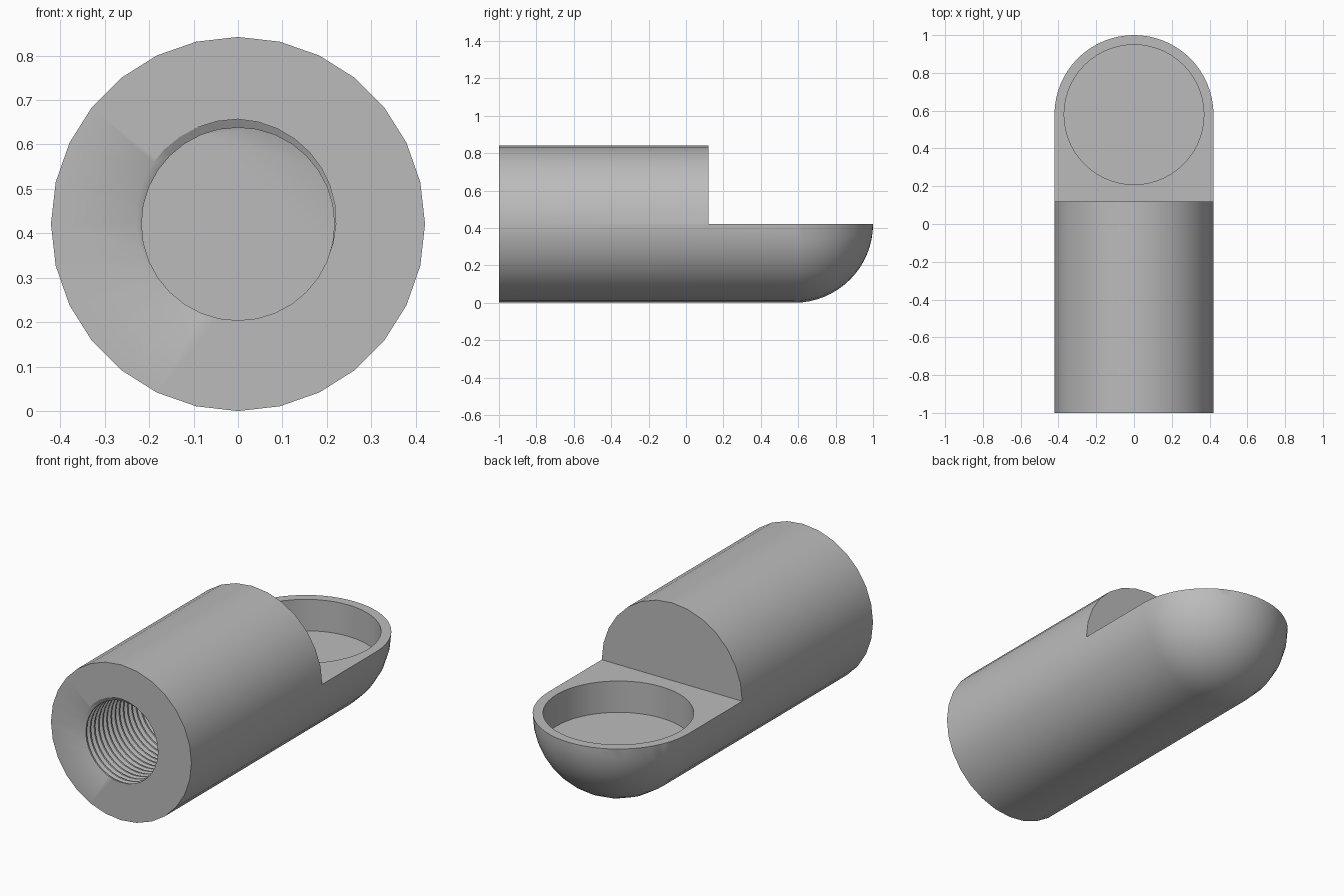
import bpy, bmesh
from math import sin, cos, pi, tau
from mathutils import Matrix, Vector

cube = bpy.data.objects.get("Cube")
if cube:
    bpy.data.objects.remove(cube, do_unlink=True)

R = 0.421            # body radius and axis height
FRONT, BACK = -1.0, 1.0
DOME_Y = BACK - R    # centre of the rounded end

grey = bpy.data.materials.new("plain grey")
grey.use_nodes = True
grey.diffuse_color = (0.5, 0.5, 0.5, 1)
grey.node_tree.nodes["Principled BSDF"].inputs["Base Color"].default_value = (0.5, 0.5, 0.5, 1)


def finish(bm, name):
    """Turn a bmesh into a linked object with outward normals."""
    bmesh.ops.recalc_face_normals(bm, faces=bm.faces[:])
    mesh = bpy.data.meshes.new(name)
    bm.to_mesh(mesh)
    bm.free()
    mesh.materials.append(grey)
    obj = bpy.data.objects.new(name, mesh)
    bpy.context.collection.objects.link(obj)
    return obj


def lathe_body(sides=28, steps=16):
    """Cylinder with one domed end, spun about the y axis."""
    profile = [(0, FRONT), (R, FRONT)]
    for i in range(steps + 1):
        a = pi / 2 * i / steps
        profile.append((R * cos(a), DOME_Y + R * sin(a)))
    bm = bmesh.new()
    verts = [bm.verts.new((0, y, R + r)) for r, y in profile]
    edges = [bm.edges.new(pair) for pair in zip(verts, verts[1:])]
    bmesh.ops.spin(bm, geom=verts + edges, cent=(0, 0, R), axis=(0, 1, 0),
                   angle=tau, steps=sides)
    bmesh.ops.remove_doubles(bm, verts=bm.verts[:], dist=1e-4)
    return finish(bm, "threaded_body")


def step_cutter(y0=0.12):
    """Box that removes the upper half behind the step."""
    bm = bmesh.new()
    bmesh.ops.create_cube(bm, size=1, matrix=Matrix.Translation((0, y0 + 0.5, R + 0.5))
                          @ Matrix.Diagonal((1.2, 1, 1, 1)))
    return finish(bm, "step_cutter")


def pocket_cutter(radius=0.37, depth=0.17):
    """Round pocket sunk into the flat tongue."""
    bm = bmesh.new()
    bmesh.ops.create_cone(bm, cap_ends=True, segments=56, radius1=radius, radius2=radius,
                          depth=2 * depth, matrix=Matrix.Translation((0, DOME_Y, R)))
    return finish(bm, "pocket_cutter")


def thread_cutter(minor=0.217, major=0.236, pitch=0.0354, end=-0.1, sides=32):
    """Helical thread, trimmed flat at both ends."""
    tooth = [(0, minor), (0.25, minor), (0.55, major), (0.7, major)]
    start = FRONT - 2.3 * pitch
    turns = int((end - start) / pitch) + 3
    rows = [(t + off, r) for t in range(turns) for off, r in tooth]
    bm = bmesh.new()
    grid = []
    for turn, r in rows:
        grid.append([bm.verts.new((r * cos(tau * j / sides),
                                   start + pitch * (turn + j / sides),
                                   R - r * sin(tau * j / sides)))
                     for j in range(sides + 1)])
    for a, b in zip(grid, grid[1:]):
        for j in range(sides):
            bm.faces.new((a[j], a[j + 1], b[j + 1], b[j]))
    bmesh.ops.remove_doubles(bm, verts=bm.verts[:], dist=1e-5)
    for y, side in ((FRONT - 0.0113, -1), (end, 1)):
        bmesh.ops.bisect_plane(bm, geom=bm.verts[:] + bm.edges[:] + bm.faces[:], dist=1e-6,
                               plane_co=Vector((0, y, 0)), plane_no=Vector((0, side, 0)),
                               clear_outer=True)
        rim = [e for e in bm.edges if e.is_boundary
               and all(abs(v.co.y - y) < 1e-4 for v in e.verts)]
        bmesh.ops.holes_fill(bm, edges=rim, sides=0)
    return finish(bm, "thread_cutter")


# Cut the step, the pocket and the threaded bore from the body
body = lathe_body()
bpy.ops.object.select_all(action="DESELECT")
bpy.context.view_layer.objects.active = body
body.select_set(True)
for cutter in (step_cutter(), pocket_cutter(), thread_cutter()):
    cutter.hide_render = True
    mod = body.modifiers.new(cutter.name, "BOOLEAN")
    mod.operation = "DIFFERENCE"
    mod.solver = "EXACT"
    mod.object = cutter
    bpy.ops.object.modifier_apply(modifier=mod.name)
    bpy.data.objects.remove(cutter, do_unlink=True)

bpy.ops.object.shade_smooth_by_angle(angle=pi / 6)
